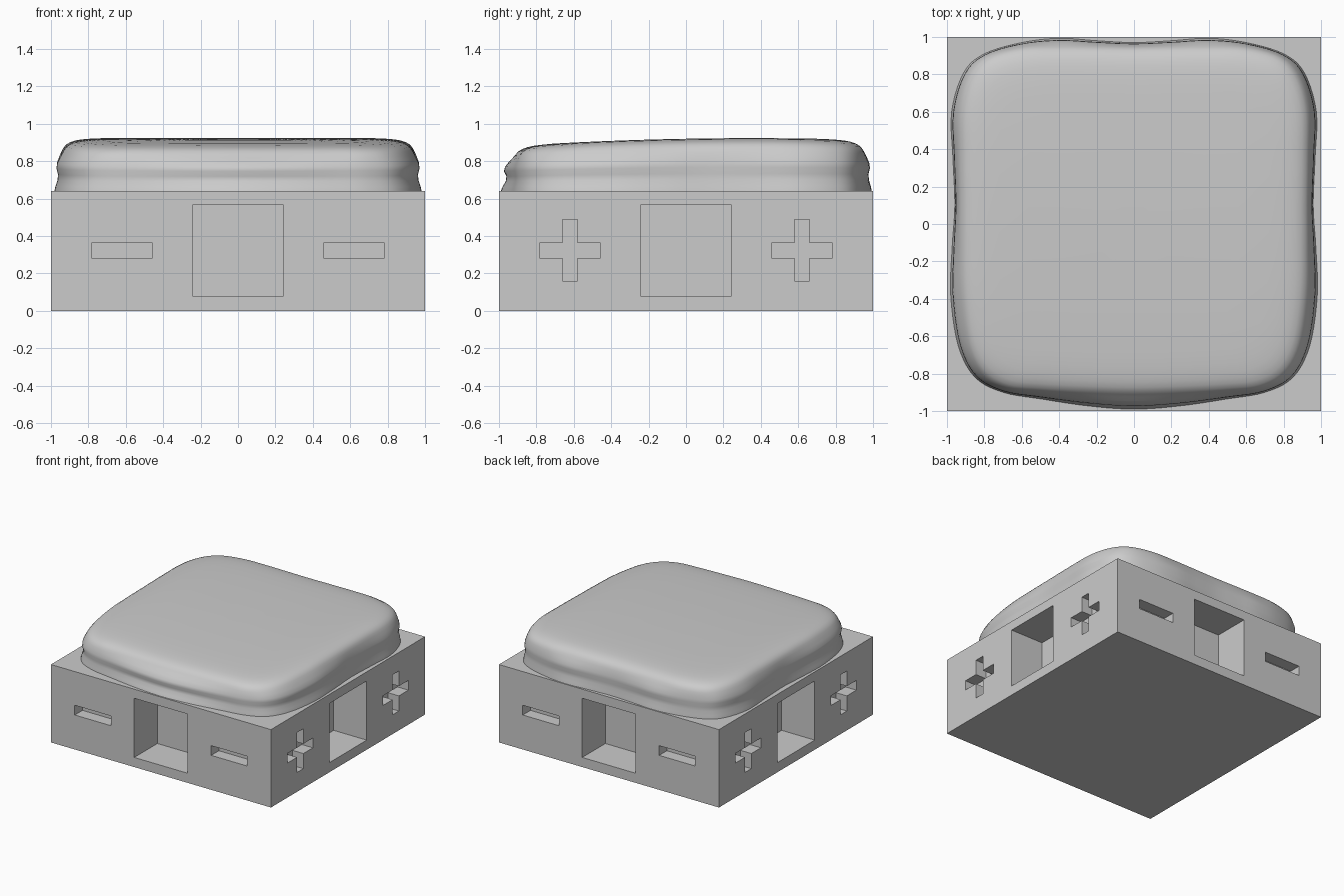
import bpy, bmesh, math
from mathutils import Matrix, Vector

if "Cube" in bpy.data.objects:
    bpy.data.objects.remove(bpy.data.objects["Cube"])

grey = bpy.data.materials.new("plain grey")
grey.diffuse_color = (0.6, 0.6, 0.6, 1)
grey.use_nodes = True
grey.node_tree.nodes["Principled BSDF"].inputs["Base Color"].default_value = grey.diffuse_color
BASE_H = 0.64


def finish(bm, name):
    bmesh.ops.recalc_face_normals(bm, faces=bm.faces)
    me = bpy.data.meshes.new(name)
    bm.to_mesh(me)
    bm.free()
    me.materials.append(grey)
    ob = bpy.data.objects.new(name, me)
    bpy.context.collection.objects.link(ob)
    return ob


# Base block
bm = bmesh.new()
bmesh.ops.create_cube(bm, size=1, matrix=Matrix.Translation((0, 0, BASE_H / 2))
                      @ Matrix.Diagonal((2, 2, BASE_H, 1)))
base = finish(bm, "base_block")


# Recesses on the four sides: square pocket, plus minus or plus slots
def prism(bm, outline, depth, rot):
    near = [bm.verts.new(rot @ Vector((u, -1.1, z))) for u, z in outline]
    far = [bm.verts.new(rot @ Vector((u, -1 + depth, z))) for u, z in outline]
    bm.faces.new(near)
    bm.faces.new(far[::-1])
    n = len(outline)
    for i in range(n):
        j = (i + 1) % n
        bm.faces.new((near[i], far[i], far[j], near[j]))


def rect(c, z, w, h):
    return [(c - w, z - h), (c + w, z - h), (c + w, z + h), (c - w, z + h)]


def plus(c, z, a, b):
    pts = [(-b, -a), (b, -a), (b, -b), (a, -b), (a, b), (b, b),
           (b, a), (-b, a), (-b, b), (-a, b), (-a, -b), (-b, -b)]
    return [(c + u, z + v) for u, v in pts]


bm = bmesh.new()
for k in range(4):
    rot = Matrix.Rotation(k * math.pi / 2, 3, 'Z')
    prism(bm, rect(0, 0.322, 0.243, 0.243), 0.30, rot)
    for c in (-0.62, 0.62):
        shape = plus(c, 0.323, 0.164, 0.04) if k % 2 else rect(c, 0.323, 0.164, 0.04)
        prism(bm, shape, 0.10, rot)
cutter = finish(bm, "recess_cutter")
cutter.hide_render = True
mod = base.modifiers.new("recesses", 'BOOLEAN')
mod.object = cutter
mod.operation = 'DIFFERENCE'
mod.solver = 'EXACT'
bpy.context.view_layer.objects.active = base
bpy.ops.object.modifier_apply(modifier=mod.name)
bpy.data.objects.remove(cutter)

# Cushion: loft between a wavy lower outline and a squarer upper outline
LOWER = [(0, -0.99), (0.25, -0.972), (0.5, -0.935), (0.7, -0.9), (0.85, -0.82),
         (0.94, -0.65), (0.98, -0.38), (0.972, -0.12), (0.958, 0.1), (0.968, 0.35),
         (0.975, 0.6), (0.91, 0.81), (0.8, 0.91), (0.6, 0.97), (0.4, 0.993), (0.2, 0.98), (0, 0.97)]
UPPER = [(0, -0.915), (0.25, -0.908), (0.5, -0.895), (0.68, -0.875), (0.81, -0.80),
         (0.89, -0.65), (0.93, -0.38), (0.935, -0.12), (0.935, 0.1), (0.938, 0.35),
         (0.935, 0.6), (0.885, 0.78), (0.785, 0.89), (0.6, 0.943), (0.4, 0.95), (0.2, 0.948), (0, 0.945)]


def outline(half, sub=5):
    p = [Vector(q) for q in half]
    p += [Vector((-q[0], q[1])) for q in half[-2:0:-1]]
    out, n = [], len(p)
    for i in range(n):
        a, b, c, d = (p[(i + j) % n] for j in (-1, 0, 1, 2))
        for s in range(sub):
            t = s / sub
            out.append(0.5 * (2 * b + (c - a) * t + (2 * a - 5 * b + 4 * c - d) * t * t
                              + (3 * b - a - 3 * c + d) * t ** 3))
    return out


def crown(y):
    return 0.923 - 0.026 * (y - 0.35) ** 2


low, up = outline(LOWER), outline(UPPER)
# (blend to upper outline, scale, fraction of cushion height)
RINGS = [(0, 1, 0), (0.12, 1, 0.1), (0.35, 1, 0.22), (0.4, 1, 0.33), (0.22, 1, 0.45),
         (0.3, 1, 0.55), (0.6, 1, 0.66), (0.85, 1, 0.74), (1, 0.995, 0.81),
         (1, 0.98, 0.875), (1, 0.955, 0.925), (1, 0.925, 0.957), (1, 0.89, 0.977),
         (1, 0.84, 0.99), (1, 0.77, 1), (1, 0.6, 1), (1, 0.4, 1), (1, 0.2, 1)]
bm = bmesh.new()
rings = []
for blend, scale, f in RINGS:
    ring = []
    for a, b in zip(low, up):
        q = a.lerp(b, blend) * scale
        ring.append(bm.verts.new((q.x, q.y, BASE_H + f * (crown(q.y) - BASE_H))))
    rings.append(ring)
n = len(low)
for r, s in zip(rings, rings[1:]):
    for i in range(n):
        j = (i + 1) % n
        bm.faces.new((r[i], r[j], s[j], s[i]))
tip = bm.verts.new((0, 0, crown(0)))
for i in range(n):
    bm.faces.new((rings[-1][i], rings[-1][(i + 1) % n], tip))
for f in bm.faces:
    f.smooth = True
finish(bm, "cushion")
